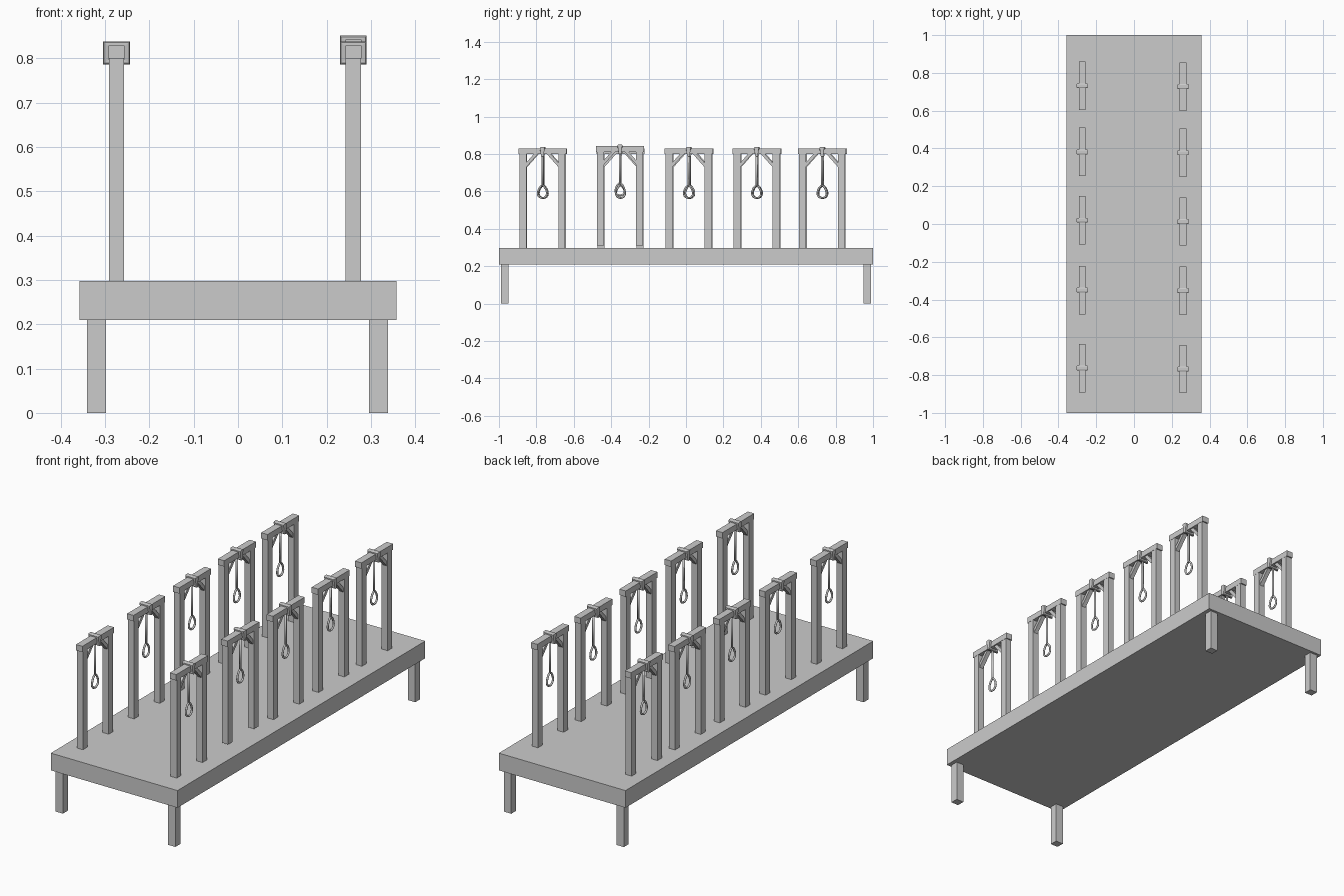
import bpy, bmesh, math
from mathutils import Vector, Matrix

if "Cube" in bpy.data.objects:
    bpy.data.objects.remove(bpy.data.objects["Cube"])


def make_mesh(name, bm):
    bmesh.ops.recalc_face_normals(bm, faces=bm.faces)
    mesh = bpy.data.meshes.new(name)
    bm.to_mesh(mesh)
    bm.free()
    return mesh


def box_mesh(name, size):
    bm = bmesh.new()
    bmesh.ops.create_cube(bm, size=1.0, matrix=Matrix.Diagonal((*size, 1)))
    return make_mesh(name, bm)


def sweep_mesh(name, rings, closed):
    """Skin a list of equally sized rings of points."""
    bm = bmesh.new()
    loops = [[bm.verts.new(p) for p in ring] for ring in rings]
    n = len(loops[0])
    pairs = list(zip(loops, loops[1:]))
    if closed:
        pairs.append((loops[-1], loops[0]))
    else:
        bm.faces.new(loops[0])
        bm.faces.new(loops[-1])
    for a, b in pairs:
        for i in range(n):
            j = (i + 1) % n
            bm.faces.new((a[i], a[j], b[j], b[i]))
    return make_mesh(name, bm)


def place(name, mesh, loc):
    obj = bpy.data.objects.new(name, mesh)
    obj.location = loc
    bpy.context.collection.objects.link(obj)
    return obj


# Platform and corner legs
place("platform", box_mesh("platform", (0.716, 2.0, 0.088)), (0, 0, 0.254))
leg = box_mesh("platform_leg", (0.042, 0.04, 0.212))
for x in (-0.319, 0.317):
    for y in (-0.968, 0.968):
        place("platform_leg", leg, (x, y, 0.106))

# Frame part meshes, shared by all frames (origin at frame centre on the deck)
post = box_mesh("frame_post", (0.034, 0.036, 0.505))
beam = box_mesh("top_beam", (0.036, 0.256, 0.03))

# Diagonal brace profile in y-z, extruded across x
profile = [(0.086, 0.432), (0.086, 0.456), (0.046, 0.502), (0.024, 0.502)]


def brace_mesh(side):
    rings = [[(x, side * y, z) for y, z in profile] for x in (-0.011, 0.011)]
    return sweep_mesh("brace", rings, False)


braces = [brace_mesh(s) for s in (-1, 1)]

# Rope binding wrapped around the beam, wider on top
wrap_rings = []
for x, z, wide in ((-1, 0.491, 0.007), (1, 0.491, 0.007),
                   (1, 0.537, 0.013), (-1, 0.537, 0.013)):
    inner_z = 0.499 if z < 0.51 else 0.529
    wrap_rings.append([(x * 0.030, -wide * 0.6, z + (0.003 if z > 0.51 else -0.003)),
                       (x * 0.028, -wide, z), (x * 0.0175, -wide, inner_z),
                       (x * 0.0175, wide, inner_z), (x * 0.028, wide, z),
                       (x * 0.030, wide * 0.6, z + (0.003 if z > 0.51 else -0.003))])
wrap = sweep_mesh("rope_binding", wrap_rings, True)


# Hanging rope and teardrop loop
def circle(center, u, v, r, n=8):
    return [center + r * (math.cos(2 * math.pi * i / n) * u +
                          math.sin(2 * math.pi * i / n) * v) for i in range(n)]


X, Y, Z = Vector((1, 0, 0)), Vector((0, 1, 0)), Vector((0, 0, 1))
rope = sweep_mesh("hanging_rope", [circle(Vector((0, 0, z)), X, Y, 0.0055)
                                   for z in (0.328, 0.495)], False)
path = []
N = 20
for i in range(N):
    t = 2 * math.pi * i / N
    path.append(Vector((0, 0.0235 * math.sin(t) * (1 - 0.28 * math.cos(t)),
                        0.3 + 0.033 * math.cos(t))))
loop_rings = []
for i, p in enumerate(path):
    tangent = (path[(i + 1) % N] - path[i - 1]).normalized()
    loop_rings.append(circle(p, X, tangent.cross(X), 0.005))
loop = sweep_mesh("rope_loop", loop_rings, True)
for mesh in (rope, loop):
    mesh.shade_smooth()

# Two rows of five frames; one frame sits slightly higher
rows = {-0.274: (0.732, 0.382, 0.02, -0.35, -0.763),
        0.26: (0.727, 0.377, 0.013, -0.353, -0.768)}
for x, ys in rows.items():
    for k, y in enumerate(ys):
        base = 0.298 + (0.013 if x > 0 and k == 3 else 0)
        for s in (-1, 1):
            place("frame_post", post, (x, y + s * 0.104, base + 0.2525))
        place("top_beam", beam, (x, y, base + 0.516))
        for name, mesh in (("brace", braces[0]), ("brace", braces[1]),
                           ("rope_binding", wrap), ("hanging_rope", rope),
                           ("rope_loop", loop)):
            place(name, mesh, (x, y, base))
